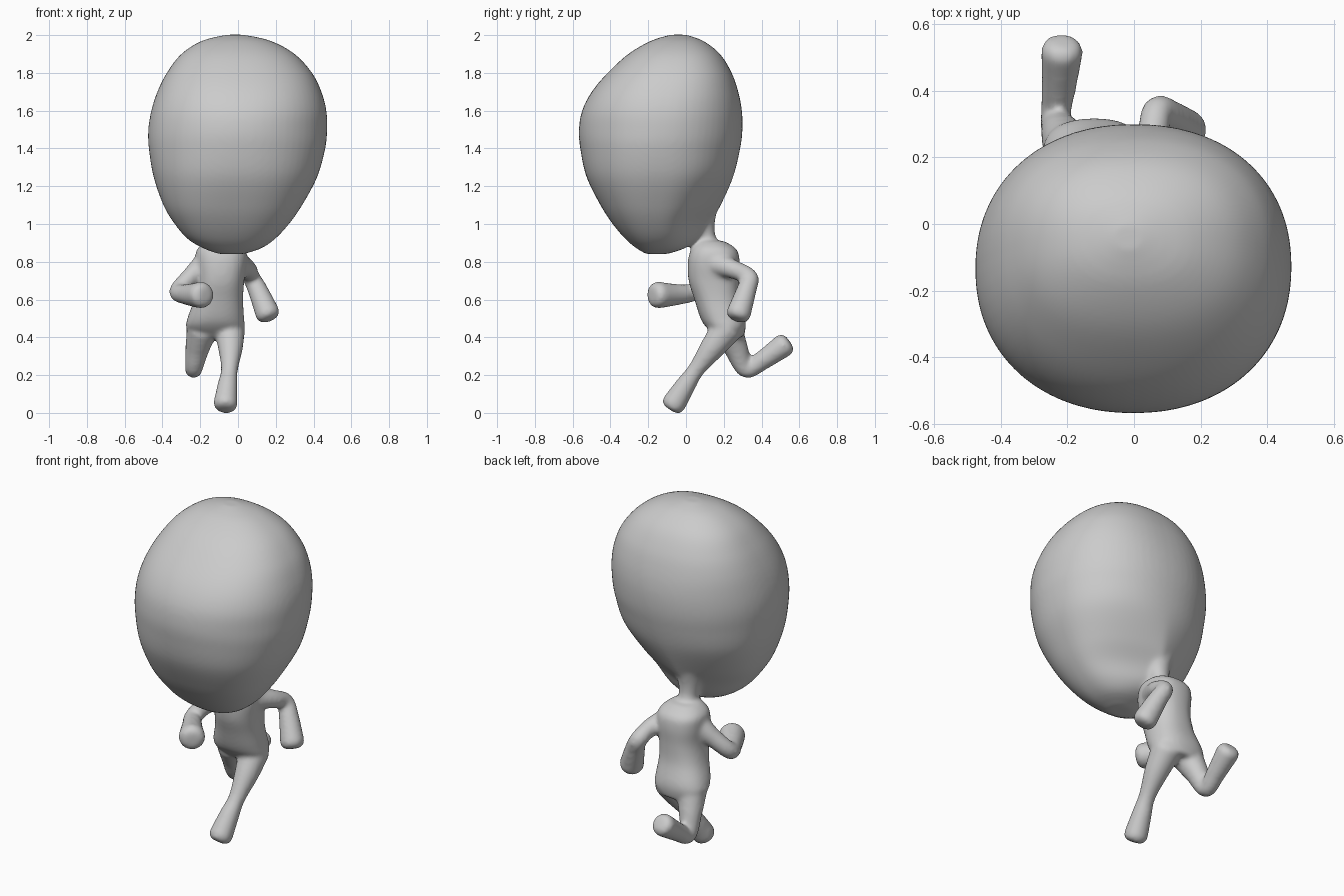
import bpy, bmesh, math
from mathutils import Vector

cube = bpy.data.objects.get("Cube")
if cube:
    bpy.data.objects.remove(cube, do_unlink=True)

SIDES = 64


def smooth_rows(rows, steps=6):
    """Catmull-Rom interpolation of rows of numbers."""
    out = []
    for i in range(len(rows) - 1):
        a, b, c, d = (rows[max(0, min(len(rows) - 1, i + k))] for k in (-1, 0, 1, 2))
        for s in range(steps):
            t = s / steps
            out.append([q + t / 2 * (r - p + t * (2 * p - 5 * q + 4 * r - w + t * (3 * (q - r) + w - p)))
                        for p, q, r, w in zip(a, b, c, d)])
    return out + [list(rows[-1])]


def loft(bm, rings):
    """Closed skin over a list of point rings."""
    rings = [[bm.verts.new(p) for p in ring] for ring in rings]
    faces = [bm.faces.new(rings[0]), bm.faces.new(rings[-1])]
    for low, high in zip(rings, rings[1:]):
        for j in range(SIDES):
            k = (j + 1) % SIDES
            faces.append(bm.faces.new((low[j], low[k], high[k], high[j])))
    bmesh.ops.recalc_face_normals(bm, faces=faces)


def power(v, e):
    return math.copysign(abs(v) ** e, v)


def angles():
    for j in range(SIDES):
        a = math.tau * (j + 0.5) / SIDES
        yield math.cos(a), math.sin(a)


def head_ring(z, left, right, front, back, wide, pinch, square):
    """Egg section, boxy by square, pinched at the back towards the neck."""
    mid, rx, pts = (left + right) / 2, (right - left) / 2, []
    for c, s in angles():
        k = max(pinch, 0) if s > 0 else 0
        x = mid + rx * power(c, square + k) + (NECK_X - mid) * min(k / 1.5, 1) * s * s
        pts.append((x, wide + power(s, square) * (back - wide if s > 0 else wide - front), z))
    return pts


def torso_ring(z, x, rx, y, ry):
    return [(x + rx * power(c, 0.85), y + ry * power(s, 0.85), z) for c, s in angles()]


def limb(bm, rows):
    """Round tube through (x, y, z, radius) rows with a blunt rounded end."""
    rows = smooth_rows(rows)
    pts = [Vector(r[:3]) for r in rows]
    radii = [r[3] for r in rows]
    end, r_end = pts[-1], radii[-1]
    way = (pts[-1] - pts[-2]).normalized()
    for k in range(1, 10):
        a = k / 10 * math.pi / 2
        pts.append(end + way * r_end * 0.65 * math.sin(a))
        radii.append(r_end * math.cos(a) ** 0.5)
    rings, side = [], None
    for i, p in enumerate(pts):
        t = (pts[min(i + 1, len(pts) - 1)] - pts[max(i - 1, 0)]).normalized()
        side = t.orthogonal() if side is None else side - t * side.dot(t)
        side.normalize()
        up = t.cross(side)
        rings.append([p + (side * c + up * s) * radii[i] for c, s in angles()])
    loft(bm, rings)


NECK_X = -0.09
bm = bmesh.new()

# Head: height, left, right, front, back, widest y, pinch, squareness
HEAD = [
    (0.841, -0.10, 0.03, -0.21, -0.10, -0.16, 0, 0.9),
    (0.87, -0.18, 0.12, -0.26, -0.01, -0.15, 0.2, 0.83),
    (0.92, -0.265, 0.195, -0.32, 0.07, -0.15, 0.8, 0.82),
    (1.0, -0.335, 0.27, -0.388, 0.13, -0.15, 1.3, 0.82),
    (1.1, -0.395, 0.34, -0.453, 0.185, -0.15, 0.7, 0.83),
    (1.25, -0.447, 0.42, -0.527, 0.25, -0.14, 0.2, 0.87),
    (1.4, -0.472, 0.462, -0.56, 0.287, -0.14, 0.04, 0.92),
    (1.5, -0.475, 0.472, -0.567, 0.299, -0.13, 0, 0.93),
    (1.6, -0.459, 0.468, -0.55, 0.296, -0.12, 0, 0.91),
    (1.7, -0.427, 0.442, -0.499, 0.277, -0.1, 0, 0.88),
    (1.8, -0.377, 0.392, -0.415, 0.242, -0.08, 0, 0.86),
    (1.9, -0.3, 0.3, -0.305, 0.18, -0.06, 0, 0.86),
    (1.97, -0.19, 0.172, -0.185, 0.09, -0.05, 0, 0.88),
    (2.002, -0.06, 0.03, -0.08, 0.0, -0.04, 0, 0.95),
]
loft(bm, [head_ring(*row) for row in smooth_rows(HEAD)])

# Torso: height, centre x, half width, centre y, half depth
TORSO = [
    (0.4, -0.12, 0.1, 0.235, 0.07),
    (0.45, -0.12, 0.152, 0.213, 0.103),
    (0.5, -0.118, 0.15, 0.195, 0.118),
    (0.6, -0.103, 0.13, 0.165, 0.12),
    (0.7, -0.092, 0.125, 0.147, 0.133),
    (0.8, -0.088, 0.136, 0.147, 0.137),
    (0.865, -0.09, 0.128, 0.147, 0.121),
    (0.91, -0.09, 0.075, 0.13, 0.073),
]
loft(bm, [torso_ring(*row) for row in smooth_rows(TORSO)])

# Neck, arms and legs: x, y, z, radius
LIMBS = [
    [(NECK_X, 0.13, 0.83, 0.085), (NECK_X, 0.11, 0.9, 0.06), (NECK_X, 0.1, 0.95, 0.054),
     (NECK_X, 0.08, 1.03, 0.082), (NECK_X, 0.05, 1.14, 0.15)],
    [(0.0, 0.17, 0.785, 0.066), (0.05, 0.25, 0.76, 0.05), (0.07, 0.335, 0.717, 0.047),
     (0.105, 0.32, 0.65, 0.053), (0.155, 0.28, 0.53, 0.065)],
    [(-0.16, 0.14, 0.8, 0.07), (-0.24, 0.11, 0.73, 0.052), (-0.317, 0.05, 0.645, 0.047),
     (-0.27, -0.04, 0.627, 0.055), (-0.197, -0.145, 0.624, 0.071)],
    [(-0.045, 0.22, 0.45, 0.083), (-0.04, 0.14, 0.345, 0.066), (-0.045, 0.055, 0.23, 0.045),
     (-0.055, 0.0, 0.15, 0.053), (-0.066, -0.062, 0.052, 0.064)],
    [(-0.19, 0.22, 0.44, 0.083), (-0.215, 0.265, 0.34, 0.064), (-0.235, 0.318, 0.23, 0.046),
     (-0.225, 0.41, 0.282, 0.052), (-0.216, 0.515, 0.356, 0.063)],
]
for rows in LIMBS:
    limb(bm, rows)

mesh = bpy.data.meshes.new("running_figure")
bm.to_mesh(mesh)
bm.free()
figure = bpy.data.objects.new("running_figure", mesh)
bpy.context.collection.objects.link(figure)

# Fuse the parts into one smooth skin
fuse = figure.modifiers.new("fuse", "REMESH")
fuse.mode = "VOXEL"
fuse.voxel_size = 0.011
fuse.use_smooth_shade = True
soften = figure.modifiers.new("soften", "SMOOTH")
soften.factor = 0.5
soften.iterations = 12

# Plain grey clay
clay = bpy.data.materials.new("grey_clay")
clay.use_nodes = True
clay.diffuse_color = (0.6, 0.6, 0.6, 1)
clay.node_tree.nodes["Principled BSDF"].inputs["Base Color"].default_value = clay.diffuse_color
mesh.materials.append(clay)
for poly in mesh.polygons:
    poly.use_smooth = True
